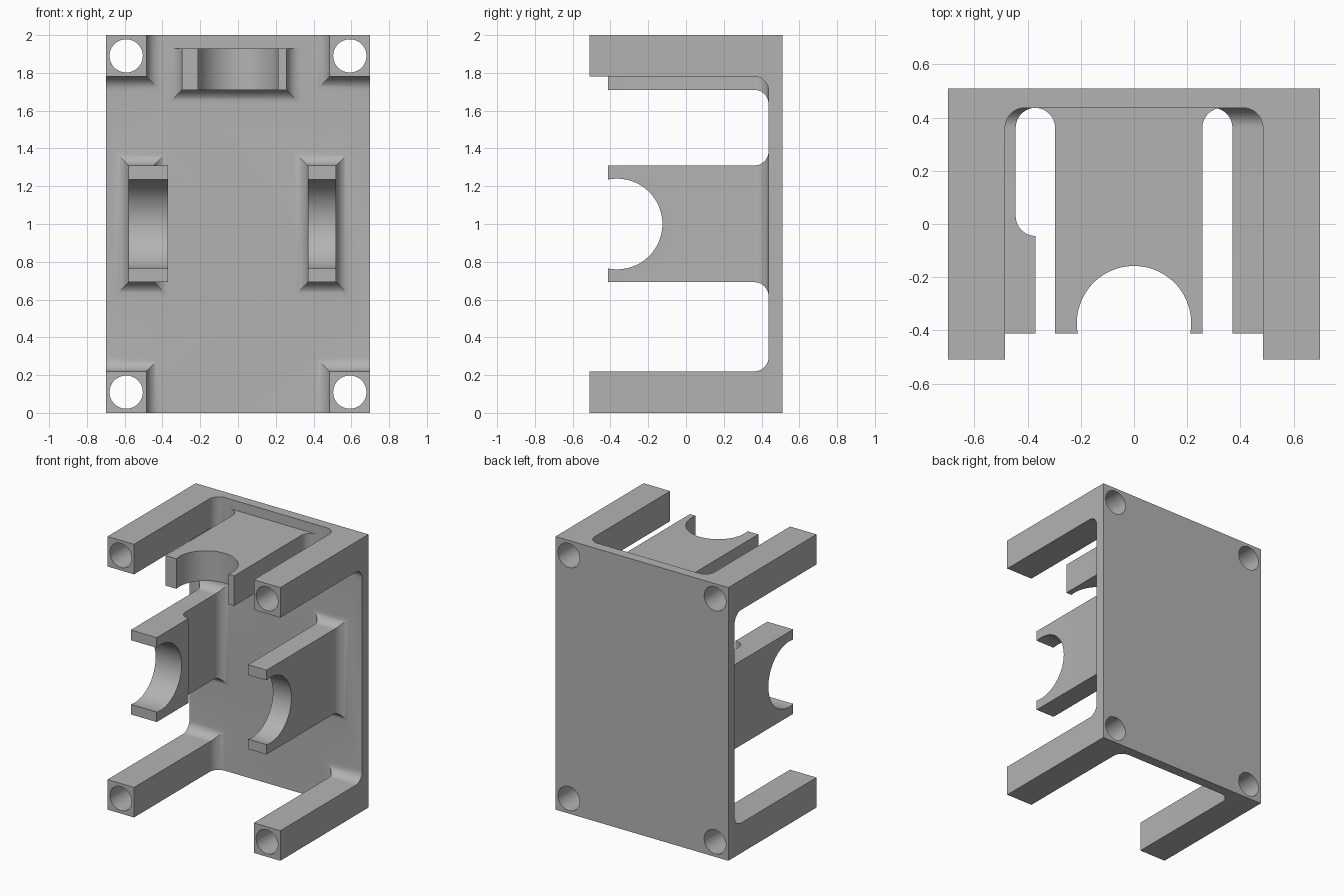
import bpy
import bmesh
from math import sin, cos, pi
from mathutils import Matrix

if "Cube" in bpy.data.objects:
    bpy.data.objects.remove(bpy.data.objects["Cube"], do_unlink=True)

W, BACK, FRONT = 0.70, 0.51, -0.51    # plate half width, rear and post-tip depth
PLATE, INSIDE = 0.437, 0.475          # plate front face, depth of embedded roots
R, STEPS = 0.075, 10                  # fillet radius and segments
CRADLE = -0.412                       # cradle front

grey = bpy.data.materials.new("plain_grey")
grey.use_nodes = True
grey.diffuse_color = (0.45, 0.45, 0.45, 1)
grey.node_tree.nodes["Principled BSDF"].inputs["Base Color"].default_value = (0.45, 0.45, 0.45, 1)


def add_object(name, bm):
    bmesh.ops.recalc_face_normals(bm, faces=bm.faces)
    mesh = bpy.data.meshes.new(name)
    bm.to_mesh(mesh)
    bm.free()
    mesh.materials.append(grey)
    obj = bpy.data.objects.new(name, mesh)
    bpy.context.collection.objects.link(obj)
    return obj


def loft(name, rings):
    """Skin rectangles (y, x0, x1, z0, z1) stacked along y."""
    bm = bmesh.new()
    loops = [[bm.verts.new(p) for p in ((x0, y, z0), (x1, y, z0), (x1, y, z1), (x0, y, z1))]
             for y, x0, x1, z0, z1 in rings]
    for a, b in zip(loops, loops[1:]):
        for i in range(4):
            j = (i + 1) % 4
            bm.faces.new((a[i], a[j], b[j], b[i]))
    bm.faces.new(loops[0])
    bm.faces.new(loops[-1])
    return add_object(name, bm)


def flared_root(x0, x1, z0, z1, sides):
    """Rings that flare into the plate; sides flags -x, +x, -z, +z."""
    l, r, d, u = sides
    rings = []
    for k in range(STEPS + 1):
        t = k / STEPS * pi / 2
        f = R * (1 - cos(t))
        rings.append((PLATE - R + R * sin(t), x0 - f * l, x1 + f * r, z0 - f * d, z1 + f * u))
    return rings + [(INSIDE,) + rings[-1][1:]]


def cylinder(name, axis, centre, radius, length, segments):
    bm = bmesh.new()
    turn = Matrix.Rotation(pi / 2, 4, {"x": "Y", "y": "X", "z": "Z"}[axis])
    bmesh.ops.create_cone(bm, cap_ends=True, segments=segments, radius1=radius, radius2=radius,
                          depth=length, matrix=Matrix.Translation(centre) @ turn)
    obj = add_object(name, bm)
    obj.hide_render = True
    return obj


# Back plate
bracket = loft("mounting_bracket", [(PLATE, -W, W, 0, 2), (BACK, -W, W, 0, 2)])
solids, cutters = [], []

# Four corner posts with bored holes
for sx in (-1, 1):
    for top in (0, 1):
        x0, x1 = sorted((sx * W, sx * 0.485))
        z0, z1 = (1.78, 2) if top else (0, 0.22)
        sides = (sx > 0, sx < 0, top, not top)
        solids.append(loft("corner_post", [(FRONT, x0, x1, z0, z1)]
                           + flared_root(x0, x1, z0, z1, sides)))
        cutters.append(cylinder("post_bore", "y", (sx * 0.592, 0, 1.89 if top else 0.11),
                                0.088, 1.4, 48))

# Top cradle
box = (-0.297, 0.257, 1.71, 1.93)
solids.append(loft("top_cradle", [(CRADLE,) + box] + flared_root(*box, (1, 1, 1, 0))))

# Left cradle
box = (0.37, 0.52, 0.692, 1.31)
solids.append(loft("left_cradle", [(CRADLE,) + box] + flared_root(*box, (1, 1, 1, 1))))

# Right cradle, stepped thinner behind its thick front
outer, thick, thin, z0, z1 = -0.58, -0.37, -0.445, 0.692, 1.31
rings = [(CRADLE, outer, thick, z0, z1)]
for k in range(STEPS + 1):
    t = k / STEPS * pi / 2
    rings.append((0.03 - R * cos(t), outer, thick - R * sin(t), z0, z1))
solids.append(loft("right_cradle", rings + flared_root(outer, thin, z0, z1, (1, 1, 1, 1))))

# Round notches in the cradles
cutters.append(cylinder("side_notch", "x", (0, -0.365, 1.0), 0.24, 1.3, 96))
cutters.append(cylinder("top_notch", "z", (0, -0.373, 1.82), 0.215, 0.4, 96))

# Merge the solids and cut the openings
for operation, parts in (("UNION", solids), ("DIFFERENCE", cutters)):
    for part in parts:
        mod = bracket.modifiers.new(part.name, "BOOLEAN")
        mod.operation = operation
        mod.solver = "EXACT"
        mod.object = part
bpy.context.view_layer.update()
result = bpy.data.meshes.new_from_object(
    bracket.evaluated_get(bpy.context.evaluated_depsgraph_get()))
bracket.modifiers.clear()
bracket.data = result
for part in solids + cutters:
    bpy.data.objects.remove(part, do_unlink=True)

# Smooth the curved faces, keep the edges sharp
bpy.ops.object.select_all(action="DESELECT")
bracket.select_set(True)
bpy.context.view_layer.objects.active = bracket
bpy.ops.object.shade_smooth_by_angle()
